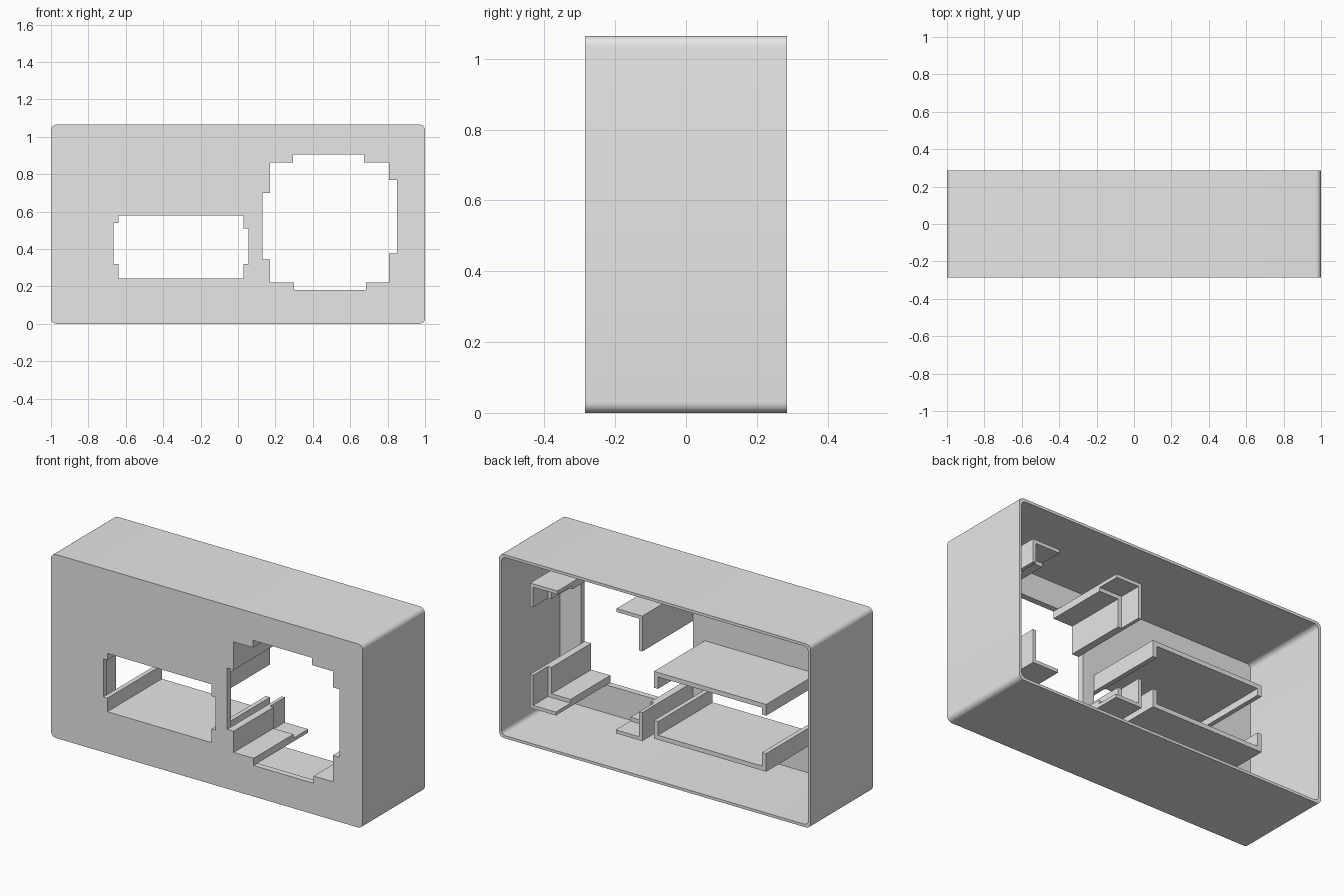
import bpy, bmesh
from math import sin, cos, pi, radians

old = bpy.data.objects.get("Cube")
if old:
    bpy.data.objects.remove(old, do_unlink=True)

FRONT, BACK, HEIGHT = -0.285, 0.285, 1.065
WALL, PANEL = 0.016, 0.035
GUIDE_END, LEDGE_END = 0.215, 0.08

grey = bpy.data.materials.new("light_grey")
grey.use_nodes = True
grey.diffuse_color = (0.8, 0.8, 0.8, 1)
grey.node_tree.nodes["Principled BSDF"].inputs["Base Color"].default_value = (0.8, 0.8, 0.8, 1)


def prism(name, outline, y0, y1):
    """Extrude an (x, z) outline from y0 to y1."""
    bm = bmesh.new()
    face = bm.faces.new([bm.verts.new((x, y0, z)) for x, z in outline])
    new = bmesh.ops.extrude_face_region(bm, geom=[face])["geom"]
    verts = [v for v in new if isinstance(v, bmesh.types.BMVert)]
    bmesh.ops.translate(bm, verts=verts, vec=(0, y1 - y0, 0))
    bmesh.ops.recalc_face_normals(bm, faces=bm.faces)
    mesh = bpy.data.meshes.new(name)
    bm.to_mesh(mesh)
    bm.free()
    mesh.materials.append(grey)
    obj = bpy.data.objects.new(name, mesh)
    bpy.context.collection.objects.link(obj)
    return obj


def box_outline(x0, x1, z0, z1):
    return [(x0, z0), (x1, z0), (x1, z1), (x0, z1)]


def rounded_outline(x0, x1, z0, z1, r, steps=6):
    centres = [(x1 - r, z1 - r), (x0 + r, z1 - r), (x0 + r, z0 + r), (x1 - r, z0 + r)]
    return [(cx + r * cos((q + i / steps) * pi / 2), cz + r * sin((q + i / steps) * pi / 2))
            for q, (cx, cz) in enumerate(centres) for i in range(steps + 1)]


def cut(target, cutter):
    cutter.hide_render = True
    mod = target.modifiers.new("cut", "BOOLEAN")
    mod.operation, mod.solver, mod.object = "DIFFERENCE", "EXACT", cutter
    bpy.context.view_layer.objects.active = target
    bpy.ops.object.modifier_apply(modifier=mod.name)
    bpy.data.objects.remove(cutter, do_unlink=True)


# Housing: rounded box, hollow and open at the back
housing = prism("housing", rounded_outline(-1, 1, 0, HEIGHT, 0.03), FRONT, BACK)
cut(housing, prism("cavity_cutter",
                   rounded_outline(-1 + WALL, 1 - WALL, WALL, HEIGHT - WALL, 0.028),
                   FRONT + PANEL, BACK + 0.1))

# Openings in the front panel
SLOT = (-0.665, 0.055, 0.215, 0.605)
SQUARE = (0.13, 0.85, 0.18, 0.905)
for opening in (SLOT, SQUARE):
    cut(housing, prism("opening_cutter", box_outline(*opening), FRONT - 0.1, FRONT + 0.1))

bpy.ops.object.select_all(action="DESELECT")
housing.select_set(True)
bpy.context.view_layer.objects.active = housing
bpy.ops.object.shade_smooth_by_angle(angle=radians(30))

# Trays above and below the slot: plates with a short lip at each end
x0, x1, z0, z1 = SLOT
T = 0.026


def tray(name, edge, inner, left_lip, right_lip):
    prism(name, [(x0, edge), (x1, edge), (x1, right_lip), (x1 - T, right_lip),
                 (x1 - T, inner), (x0 + T, inner), (x0 + T, left_lip), (x0, left_lip)],
          FRONT, GUIDE_END)


tray("lower_tray", z0, z0 + T, 0.32, 0.32)
tray("upper_tray", z1, z1 - T, 0.54, 0.51)


# Corner guides of the square opening: thin angle plus a shorter inner ledge
def angle(name, cx, cz, end_x, end_z, near, far, y1):
    sx = 1 if end_x > cx else -1
    sz = 1 if end_z > cz else -1
    ax, az, bx, bz = cx + sx * near, cz + sz * near, cx + sx * far, cz + sz * far
    prism(name, [(ax, az), (end_x, az), (end_x, bz), (bx, bz), (bx, end_z), (ax, end_z)],
          FRONT, y1)


x0, x1, z0, z1 = SQUARE
corners = {
    "lower_left": (x0, z0, 0.30, 0.345),
    "lower_right": (x1, z0, 0.685, 0.375),
    "upper_left": (x0, z1, 0.295, 0.70),
    "upper_right": (x1, z1, 0.675, 0.77),
}
for place, shape in corners.items():
    angle(place + "_guide", *shape, 0, 0.02, GUIDE_END)
    angle(place + "_ledge", *shape, 0.02, 0.042, LEDGE_END)
